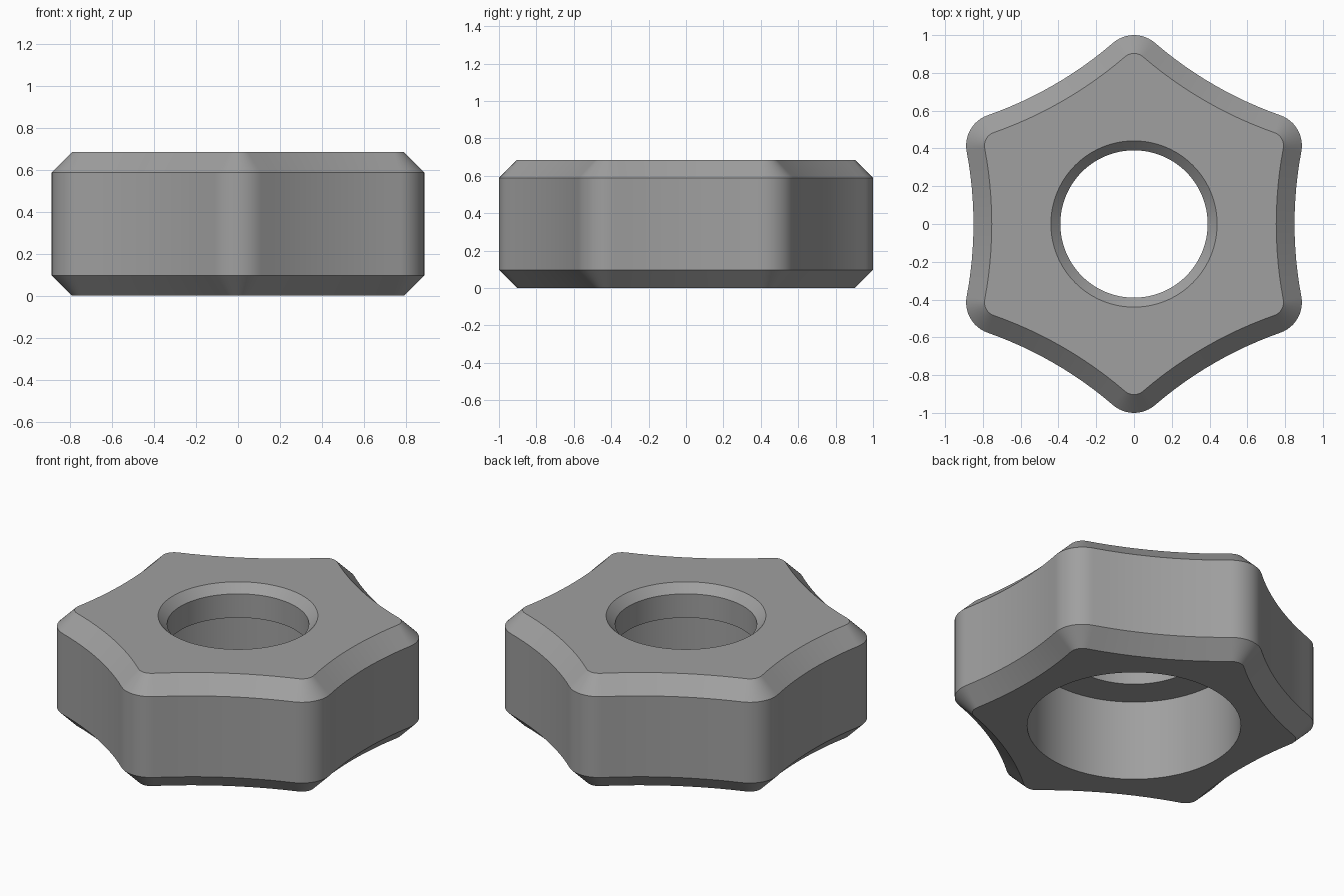
import bpy, bmesh, math

if "Cube" in bpy.data.objects:
    bpy.data.objects.remove(bpy.data.objects["Cube"])

HEIGHT, CHAMFER = 0.685, 0.097
TIP_R, SIDE_MID = 0.17, 0.85          # corner fillet radius, centre-to-side distance
CX, CY = (1 - TIP_R) * math.cos(math.pi / 6), (1 - TIP_R) * 0.5
A = SIDE_MID - CX
SIDE_R = (A * A + CY * CY - TIP_R ** 2) / (2 * (TIP_R - A))   # tangent concave side arc
SWEEP = math.atan2(CY, SIDE_MID + SIDE_R - CX)
SEG = 12                               # segments per fillet and per side arc


def star_outline(inset, z):
    """Six concave sides joined by rounded tips, offset inwards by inset."""
    pts = []
    for k in range(6):
        a = k * math.pi / 3
        ca, sa = math.cos(a), math.sin(a)
        local = []
        for i in range(SEG):           # concave side
            t = SWEEP * (2 * i / SEG - 1)
            r = SIDE_R + inset
            local.append((SIDE_MID + SIDE_R - r * math.cos(t), r * math.sin(t)))
        for i in range(SEG):           # rounded tip
            t = -SWEEP + (math.pi / 3 + 2 * SWEEP) * i / SEG
            r = TIP_R - inset
            local.append((CX + r * math.cos(t), CY + r * math.sin(t)))
        pts += [(x * ca - y * sa, x * sa + y * ca, z) for x, y in local]
    return pts


def circle(radius, z):
    n = 12 * SEG
    start = -math.pi / 12
    return [(radius * math.cos(start + 2 * math.pi * i / n),
             radius * math.sin(start + 2 * math.pi * i / n), z) for i in range(n)]


# Closed section: outer body, top face, chamfered bore, ledge, counterbore
sections = [
    star_outline(CHAMFER, 0),
    star_outline(0, CHAMFER),
    star_outline(0, HEIGHT - CHAMFER),
    star_outline(CHAMFER, HEIGHT),
    circle(0.44, HEIGHT),
    circle(0.39, HEIGHT - 0.05),
    circle(0.39, 0.49),
    circle(0.588, 0.49),
    circle(0.588, 0),
]

bm = bmesh.new()
rings = [[bm.verts.new(p) for p in s] for s in sections]
for j, ring in enumerate(rings):
    nxt = rings[(j + 1) % len(rings)]
    for i in range(len(ring)):
        k = (i + 1) % len(ring)
        bm.faces.new((ring[i], ring[k], nxt[k], nxt[i]))
bmesh.ops.recalc_face_normals(bm, faces=bm.faces)

mesh = bpy.data.meshes.new("star_nut")
bm.to_mesh(mesh)
bm.free()
nut = bpy.data.objects.new("star_nut", mesh)
bpy.context.collection.objects.link(nut)

grey = bpy.data.materials.new("grey")
grey.diffuse_color = (0.35, 0.35, 0.35, 1)
grey.use_nodes = True
grey.node_tree.nodes["Principled BSDF"].inputs["Base Color"].default_value = grey.diffuse_color
mesh.materials.append(grey)

bpy.context.view_layer.objects.active = nut
nut.select_set(True)
bpy.ops.object.shade_smooth_by_angle(angle=math.radians(30))
